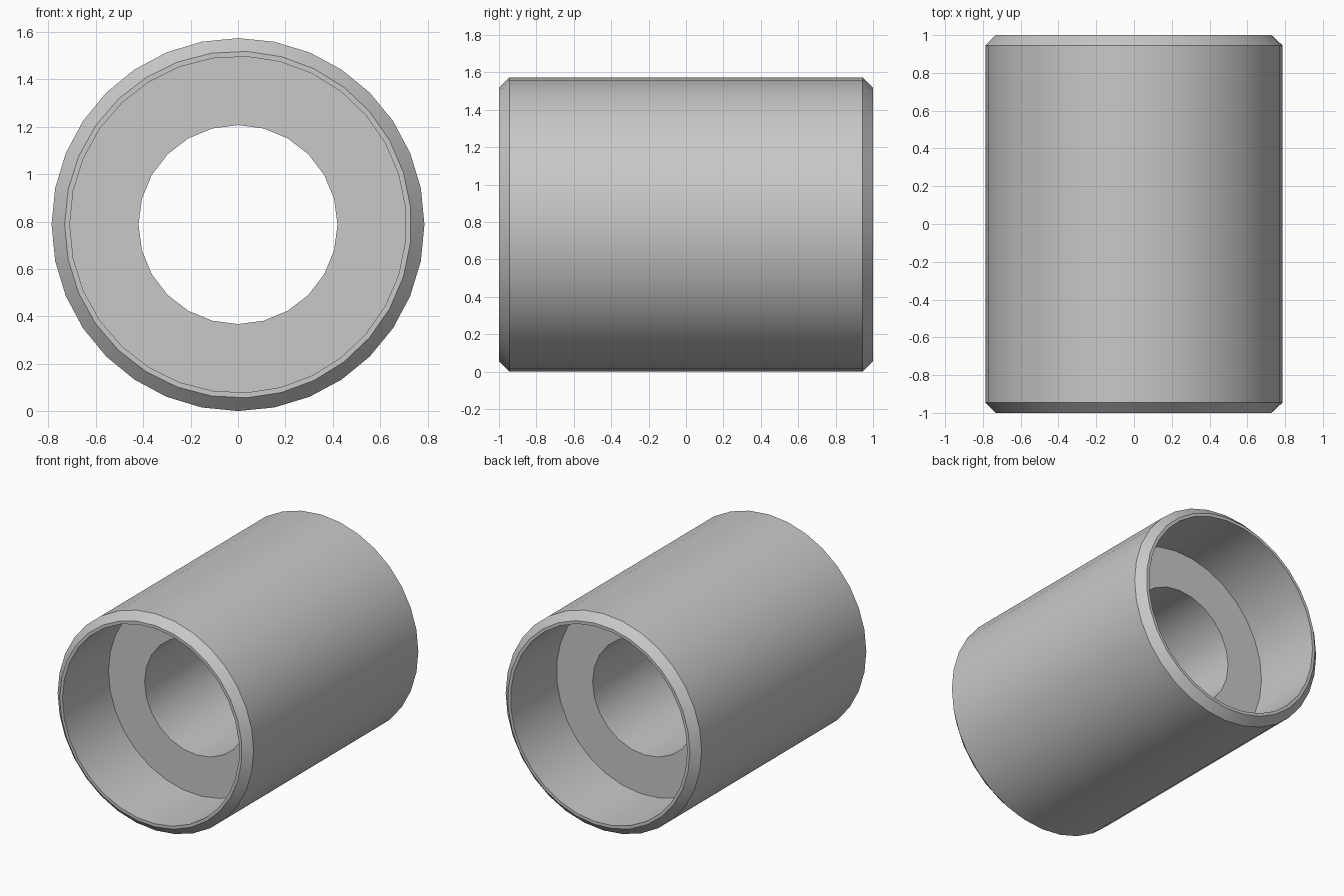
import bpy
import bmesh
import math

cube = bpy.data.objects.get("Cube")
if cube:
    bpy.data.objects.remove(cube, do_unlink=True)

RADIUS = 0.787

steel = bpy.data.materials.new("plain grey")
steel.use_nodes = True
grey = (0.58, 0.58, 0.58, 1)
steel.diffuse_color = grey
steel.node_tree.nodes["Principled BSDF"].inputs["Base Color"].default_value = grey


def ring(bm, radius, y, sides):
    """Circle of vertices around the y axis, starting at -x."""
    verts = []
    for i in range(sides):
        a = math.pi + math.tau * i / sides
        verts.append(bm.verts.new((radius * math.cos(a), y, RADIUS + radius * math.sin(a))))
    return verts


def join(bm, a, b):
    """Skin two rings, with triangles where their side counts differ."""
    if len(a) == len(b):
        for i in range(len(a)):
            k = (i + 1) % len(a)
            bm.faces.new((a[i], a[k], b[k], b[i]))
        return
    i = j = 0
    while i < len(a) or j < len(b):
        u, v = a[i % len(a)], b[j % len(b)]
        if (i + 1) * len(b) <= (j + 1) * len(a) and i < len(a):
            i += 1
            bm.faces.new((u, a[i % len(a)], v))
        else:
            j += 1
            bm.faces.new((u, b[j % len(b)], v))


# Half section from the middle bore out to the chamfer: radius, y, sides
half = [
    (0.42, 0.472, 24),    # through bore
    (0.71, 0.472, 31),    # counterbore floor
    (0.71, 1.0, 31),      # counterbore mouth
    (0.732, 1.0, 31),     # flat rim
    (RADIUS, 0.945, 32),  # outer chamfer
]
section = half + [(r, -y, n) for r, y, n in reversed(half)]

# Bushing body: closed loop of rings
bm = bmesh.new()
rings = [ring(bm, *s) for s in section]
for k, loop in enumerate(rings):
    join(bm, loop, rings[(k + 1) % len(rings)])
bmesh.ops.recalc_face_normals(bm, faces=bm.faces)
mesh = bpy.data.meshes.new("bushing_body")
bm.to_mesh(mesh)
bm.free()
mesh.materials.append(steel)
body = bpy.data.objects.new("bushing_body", mesh)
bpy.context.collection.objects.link(body)

# Smooth round walls, sharp rims
for obj in bpy.context.selected_objects:
    obj.select_set(False)
body.select_set(True)
bpy.context.view_layer.objects.active = body
bpy.ops.object.shade_smooth_by_angle(angle=math.radians(30))
